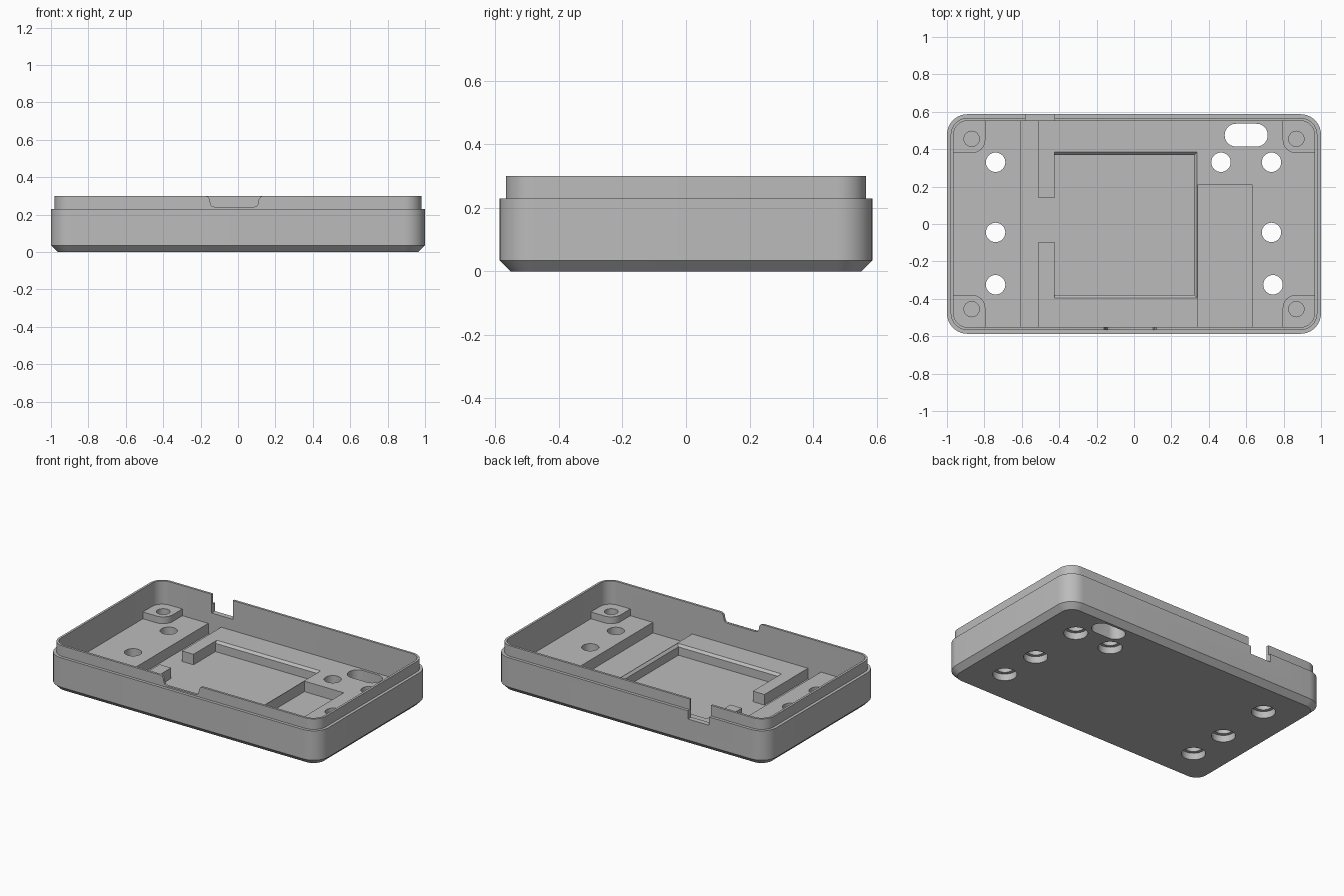
import bpy, bmesh, math

if "Cube" in bpy.data.objects:
    bpy.data.objects.remove(bpy.data.objects["Cube"])

grey = bpy.data.materials.new("case grey")
grey.diffuse_color = (0.5, 0.5, 0.5, 1)
grey.use_nodes = True
grey.node_tree.nodes["Principled BSDF"].inputs["Base Color"].default_value = grey.diffuse_color


def rounded(x0, x1, y0, y1, radii, n=10):
    """Rounded rectangle; radii run from the (x1, y1) corner anticlockwise."""
    pts = []
    corners = [(x1, y1, -1, -1), (x0, y1, 1, -1), (x0, y0, 1, 1), (x1, y0, -1, 1)]
    for k, (cx, cy, sx, sy) in enumerate(corners):
        r = radii[k]
        if r == 0:
            pts.append((cx, cy))
            continue
        for i in range(n + 1):
            a = math.pi / 2 * (k + i / n)
            pts.append((cx + sx * r + r * math.cos(a), cy + sy * r + r * math.sin(a)))
    return pts


def loft(name, sections):
    """Closed solid through (outline, z) sections with equal point counts."""
    bm = bmesh.new()
    rings = [[bm.verts.new((x, y, z)) for x, y in pts] for pts, z in sections]
    n = len(rings[0])
    for a, b in zip(rings, rings[1:]):
        for i in range(n):
            j = (i + 1) % n
            bm.faces.new((a[i], a[j], b[j], b[i]))
    bm.faces.new(rings[0][::-1])
    bm.faces.new(rings[-1])
    bmesh.ops.recalc_face_normals(bm, faces=bm.faces)
    mesh = bpy.data.meshes.new(name)
    bm.to_mesh(mesh)
    bm.free()
    mesh.materials.append(grey)
    ob = bpy.data.objects.new(name, mesh)
    bpy.context.collection.objects.link(ob)
    return ob


def prism(pts, z0, z1, name="cutter"):
    return loft(name, [(pts, z0), (pts, z1)])


def box(x0, x1, y0, y1, z0, z1):
    return prism([(x1, y1), (x0, y1), (x0, y0), (x1, y0)], z0, z1)


def circle(x, y, r, n=32):
    return [(x + r * math.cos(2 * math.pi * i / n), y + r * math.sin(2 * math.pi * i / n)) for i in range(n)]


def cut(ob, cutter):
    bpy.context.view_layer.objects.active = ob
    mod = ob.modifiers.new("cut", 'BOOLEAN')
    mod.operation = 'DIFFERENCE'
    mod.solver = 'EXACT'
    mod.object = cutter
    bpy.ops.object.modifier_apply(modifier=mod.name)
    bpy.data.objects.remove(cutter)


def outline(hx, hy, r):
    return rounded(-hx, hx, -hy, hy, [r] * 4)


FLOOR, LOW, BOSS = 0.10, 0.03, 0.145

# Outer shell with chamfered base and stepped rim
case = loft("case_tray", [
    (outline(0.965, 0.552, 0.075), 0), (outline(1, 0.587, 0.11), 0.035),
    (outline(1, 0.587, 0.11), 0.23), (outline(0.98, 0.567, 0.09), 0.23),
    (outline(0.98, 0.567, 0.09), 0.30)])

# Main cavity
cut(case, prism(outline(0.965, 0.552, 0.075), FLOOR, 0.4))

# Cable channel, passage, side pocket
cut(case, box(-0.605, -0.51, -0.552, 0.552, LOW, 0.2))
cut(case, box(-0.515, -0.42, -0.095, 0.14, LOW, 0.2))
cut(case, box(0.341, 0.63, -0.552, 0.21, LOW, 0.2))


# Central recess with chamfered edge
def recess(g):
    return [(0.322 + g, 0.37 + g), (-0.425, 0.37 + g), (-0.425, -0.38 - g), (0.322 + g, -0.38 - g)]


cut(case, loft("cutter", [(recess(0), LOW), (recess(0), FLOOR - 0.015),
                          (recess(0.015), FLOOR), (recess(0.015), 0.2)]))

# Front rim notch with rounded corners
notch = [(-0.175, 0.32), (-0.175, 0.30), (-0.16, 0.295), (-0.15, 0.28), (-0.148, 0.26),
         (-0.142, 0.247), (-0.125, 0.24)]
notch += [(-0.04 - x, z) for x, z in reversed(notch)]
cutter = prism(notch, 0.50, 0.62)
cutter.rotation_euler.x = math.pi / 2
cut(case, cutter)

# Back wall notch
cut(case, box(-0.58, -0.425, 0.54, 0.65, 0.175, 0.4))

# Counterbored screw holes through the floor
for x, y in [(-0.74, 0.33), (-0.74, -0.045), (-0.74, -0.325), (0.465, 0.33),
             (0.735, 0.33), (0.735, -0.045), (0.743, -0.325)]:
    cut(case, prism(circle(x, y, 0.052), -0.1, 0.2))
    cut(case, prism(circle(x, y, 0.073), -0.1, 0.045))

# Oblong opening
cut(case, prism(rounded(0.485, 0.715, 0.414, 0.536, [0.06] * 4), -0.1, 0.2))

# Corner bosses with blind holes
parts = [case]
for sx in (-1, 1):
    for sy in (-1, 1):
        pts = [(x * sx, y * sy) for x, y in
               rounded(0.795, 0.968, 0.38, 0.555, [0.078, 0, 0.07, 0])]
        boss = prism(pts, FLOOR - 0.005, BOSS, "corner_boss")
        for part in (case, boss):
            cut(part, prism(circle(0.868 * sx, 0.455 * sy, 0.041), 0.05, 0.2))
        parts.append(boss)

bpy.ops.object.select_all(action='DESELECT')
for part in parts:
    part.select_set(True)
bpy.context.view_layer.objects.active = case
bpy.ops.object.shade_smooth_by_angle(angle=math.radians(30))
